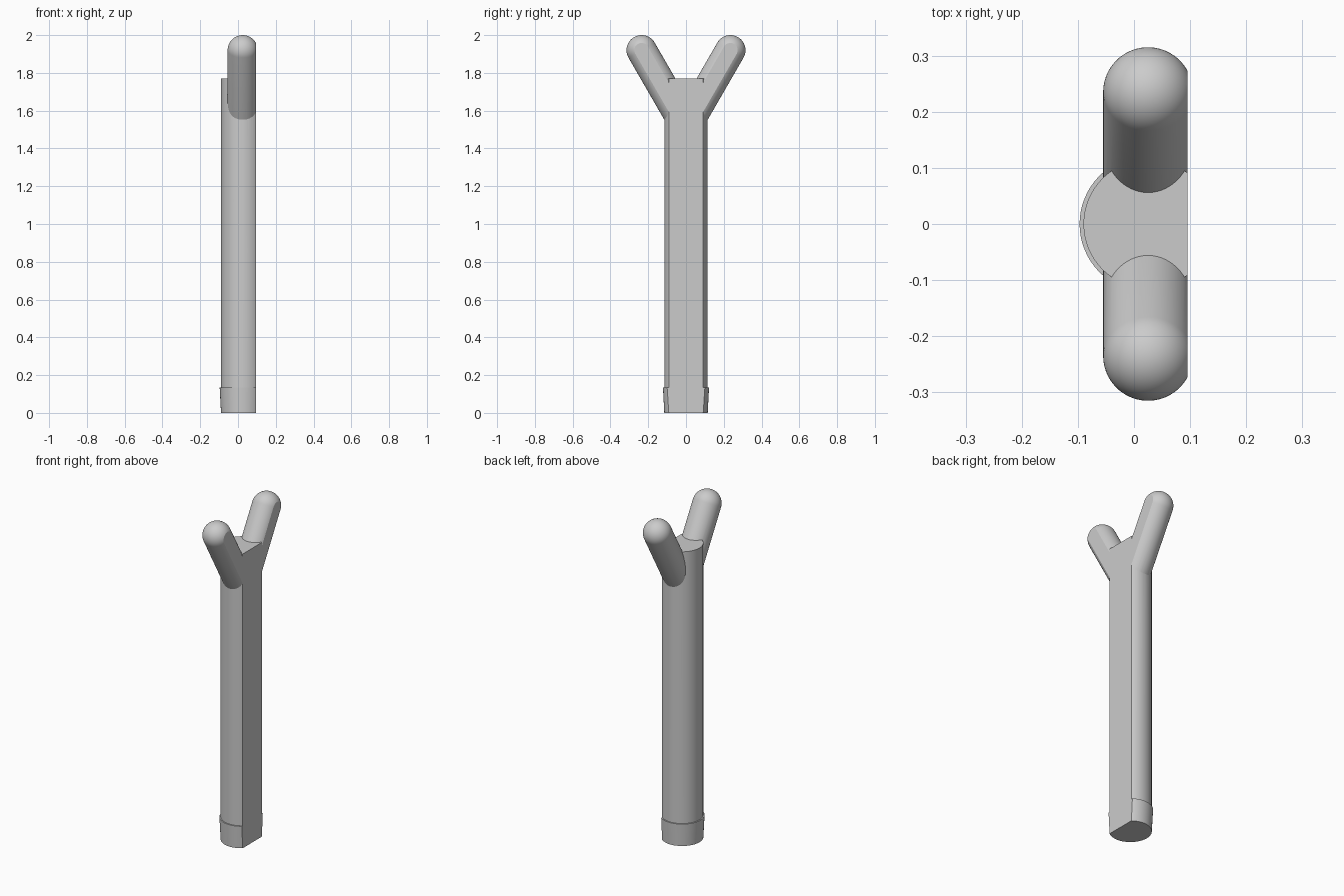
import bpy, bmesh
from math import sin, cos, pi, radians
from mathutils import Matrix

old = bpy.data.objects.get("Cube")
if old:
    bpy.data.objects.remove(old, do_unlink=True)

AXIS_X, FLAT_X = 0.025, 0.095
SIDES = 64

grey = bpy.data.materials.new("plain_grey")
grey.use_nodes = True
colour = (0.6, 0.6, 0.6, 1)
grey.diffuse_color = colour
grey.node_tree.nodes["Principled BSDF"].inputs["Base Color"].default_value = colour


def lathe(name, profile, matrix):
    """Closed solid turned around z from (radius, height) points."""
    bm = bmesh.new()
    rings = []
    for r, z in profile:
        if r < 1e-5:
            rings.append([bm.verts.new((0, 0, z))])
        else:
            rings.append([bm.verts.new((r * cos(2 * pi * i / SIDES), r * sin(2 * pi * i / SIDES), z))
                          for i in range(SIDES)])
    for low, high in zip(rings, rings[1:]):
        for i in range(SIDES):
            j = (i + 1) % SIDES
            if len(high) == 1:
                bm.faces.new((low[i], low[j], high[0]))
            else:
                bm.faces.new((low[i], low[j], high[j], high[i]))
    for ring in (rings[0], rings[-1]):
        if len(ring) > 1:
            bm.faces.new(ring)
    bmesh.ops.recalc_face_normals(bm, faces=bm.faces)
    bm.transform(matrix)
    mesh = bpy.data.meshes.new(name)
    bm.to_mesh(mesh)
    bm.free()
    mesh.materials.append(grey)
    obj = bpy.data.objects.new(name, mesh)
    bpy.context.collection.objects.link(obj)
    return obj


def combine(target, other, operation):
    """Apply a boolean and remove the helper."""
    other.hide_render = True
    mod = target.modifiers.new("join", 'BOOLEAN')
    mod.operation, mod.solver, mod.object = operation, 'EXACT', other
    bpy.context.view_layer.objects.active = target
    bpy.ops.object.modifier_apply(modifier=mod.name)
    bpy.data.objects.remove(other, do_unlink=True)


# Column with a flared collar at its foot
rod = lathe("forked_rod", [(0.115, 0), (0.122, 0.135), (0.115, 0.135), (0.115, 1.77)],
            Matrix.Translation((AXIS_X, 0, 0)))

# Two round-ended arms, leaning front and back
R, LENGTH = 0.08, 0.46
dome = [(R * cos(a * pi / 32), R * sin(a * pi / 32)) for a in range(17)]
for side, name in ((-1, "front_arm"), (1, "back_arm")):
    place = (Matrix.Translation((AXIS_X, side * 0.235, 1.92))
             @ Matrix.Rotation(radians(-30 * side), 4, 'X'))
    combine(rod, lathe(name, [(R, -LENGTH)] + dome, place), 'UNION')

# Slice the whole length flat along one side
bpy.ops.mesh.primitive_cube_add(size=4, location=(FLAT_X + 2, 0, 1))
slicer = bpy.context.object
slicer.name = "flat_side_cutter"
slicer.data.materials.append(grey)
combine(rod, slicer, 'DIFFERENCE')

# Smooth round surfaces, crisp edges
bpy.ops.object.select_all(action='DESELECT')
rod.select_set(True)
bpy.context.view_layer.objects.active = rod
bpy.ops.object.shade_smooth_by_angle(angle=radians(25))
